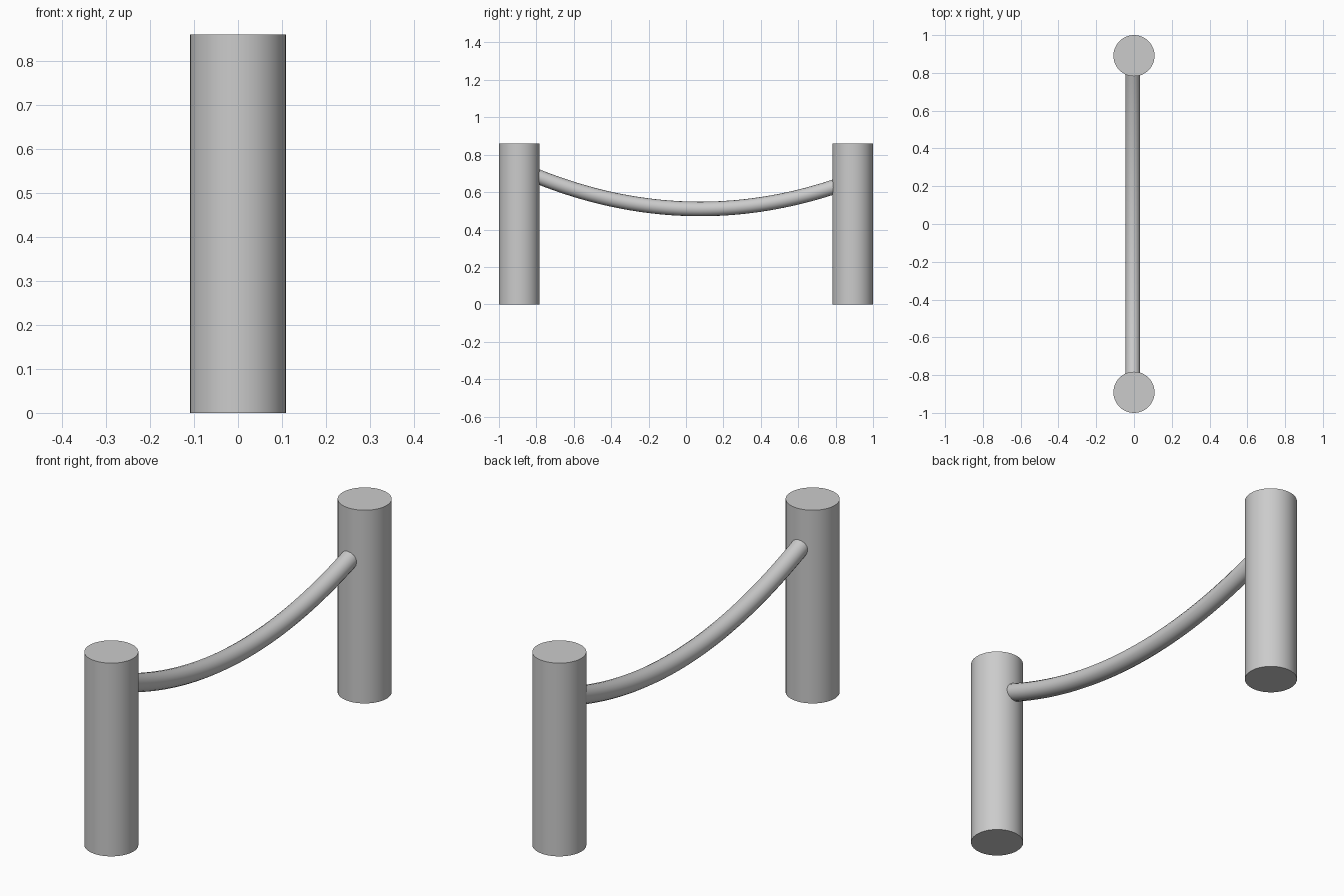
import bpy
import math

if "Cube" in bpy.data.objects:
    bpy.data.objects.remove(bpy.data.objects["Cube"])

POST_R, POST_H, POST_Y = 0.109, 0.86, 0.891
ROPE_R, ROPE_X = 0.039, -0.006


def make_post(name, y):
    bpy.ops.mesh.primitive_cylinder_add(vertices=48, radius=POST_R, depth=POST_H,
                                        location=(0, y, POST_H / 2))
    bpy.context.object.name = name
    bpy.ops.object.shade_smooth_by_angle(angle=math.radians(30))


# Upright posts
make_post("front_post", -POST_Y)
make_post("back_post", POST_Y)

# Sagging rope: round bevelled curve running into both posts
curve = bpy.data.curves.new("hanging_rope", 'CURVE')
curve.dimensions = '3D'
curve.bevel_depth = ROPE_R
curve.bevel_resolution = 6
curve.use_fill_caps = True
steps = 40
spline = curve.splines.new('POLY')
spline.points.add(steps)
for i, point in enumerate(spline.points):
    y = -0.86 + 1.72 * i / steps
    point.co = (ROPE_X, y, 0.51 + 0.23 * (y - 0.075) ** 2, 1)
spline.use_smooth = True
rope = bpy.data.objects.new("hanging_rope", curve)
bpy.context.collection.objects.link(rope)

# Turn the rope into a smooth mesh
bpy.ops.object.select_all(action='DESELECT')
rope.select_set(True)
bpy.context.view_layer.objects.active = rope
bpy.ops.object.convert(target='MESH')
bpy.ops.object.shade_smooth_by_angle(angle=math.radians(30))
